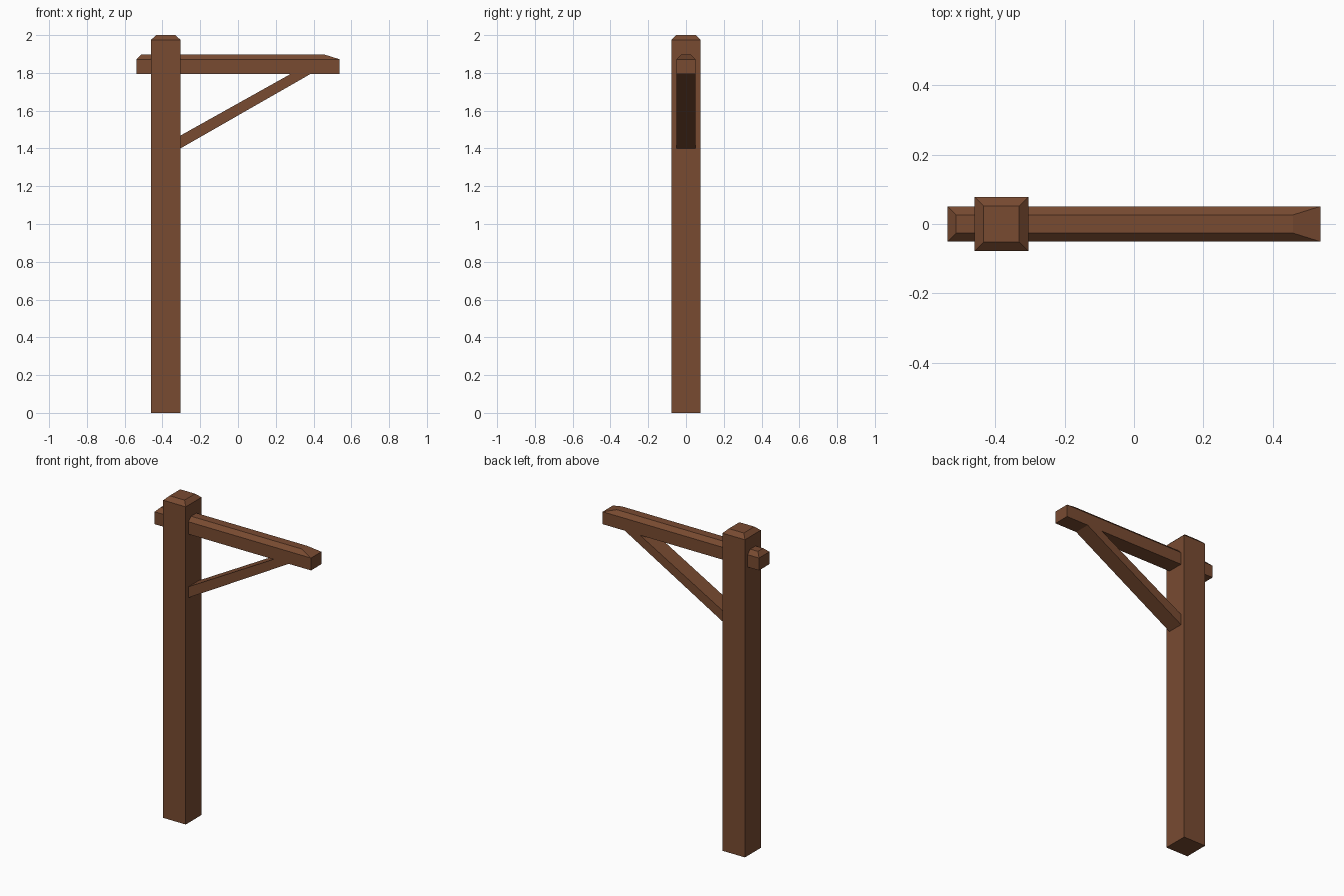
import bpy

if "Cube" in bpy.data.objects:
    bpy.data.objects.remove(bpy.data.objects["Cube"])

wood = bpy.data.materials.new("brown wood")
wood.diffuse_color = (0.19, 0.07, 0.031, 1)
wood.use_nodes = True
wood.node_tree.nodes["Principled BSDF"].inputs["Base Color"].default_value = wood.diffuse_color


def loft(name, rings):
    """Closed solid through four-cornered rings listed in order."""
    verts = [v for ring in rings for v in ring]
    faces = [(3, 2, 1, 0), tuple(len(verts) - 4 + i for i in range(4))]
    for r in range(len(rings) - 1):
        for i in range(4):
            a, b = r * 4 + i, r * 4 + (i + 1) % 4
            faces.append((a, b, b + 4, a + 4))
    mesh = bpy.data.meshes.new(name)
    mesh.from_pydata(verts, [], faces)
    mesh.materials.append(wood)
    obj = bpy.data.objects.new(name, mesh)
    bpy.context.collection.objects.link(obj)
    return obj


def rect(x0, x1, half_y, z):
    return [(x0, -half_y, z), (x1, -half_y, z), (x1, half_y, z), (x0, half_y, z)]


# Upright post with a chamfered cap
loft("post", [rect(-0.46, -0.305, 0.078, 0),
              rect(-0.46, -0.305, 0.078, 1.975),
              rect(-0.434, -0.331, 0.052, 2.0)])

# Cross beam through the post, top chamfered and long slope at the free end
loft("beam", [rect(-0.538, 0.538, 0.051, 1.795),
              rect(-0.538, 0.538, 0.051, 1.872),
              rect(-0.513, 0.458, 0.026, 1.897)])

# Diagonal brace, cut flush against post and beam
brace = [(-0.305, 1.40), (0.385, 1.795), (0.28, 1.795), (-0.305, 1.468)]
loft("brace", [[(x, y, z) for x, z in brace] for y in (0.051, -0.051)])
